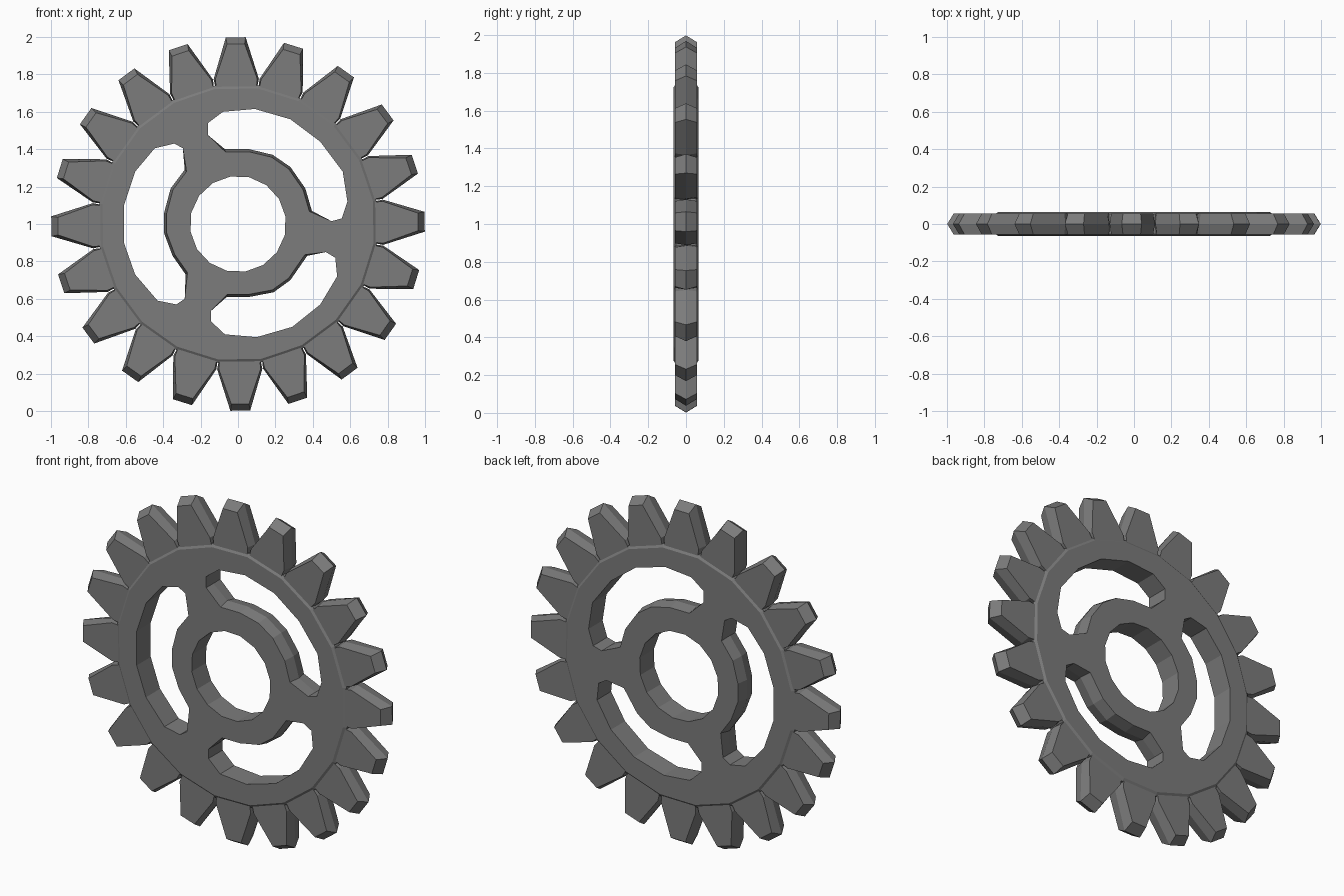
import bpy, bmesh, math

if "Cube" in bpy.data.objects:
    bpy.data.objects.remove(bpy.data.objects["Cube"])

CZ = 1.0                     # height of the gear's axle
TURN = math.radians(0.7)     # slight rotation of the whole gear
TEETH = 20

metal = bpy.data.materials.new("dark grey metal")
metal.diffuse_color = (0.2, 0.2, 0.2, 1)
metal.use_nodes = True
metal.node_tree.nodes["Principled BSDF"].inputs["Base Color"].default_value = metal.diffuse_color


def finish(bm, name):
    bmesh.ops.recalc_face_normals(bm, faces=bm.faces)
    me = bpy.data.meshes.new(name)
    bm.to_mesh(me)
    bm.free()
    me.materials.append(metal)
    ob = bpy.data.objects.new(name, me)
    bpy.context.collection.objects.link(ob)
    return ob


def ring(bm, pts, y):
    return [bm.verts.new((x, y, z + CZ)) for x, z in pts]


def walls(bm, rings):
    for a, b in zip(rings, rings[1:]):
        n = len(a)
        for i in range(n):
            j = (i + 1) % n
            bm.faces.new((a[i], a[j], b[j], b[i]))


def circle(r, n, start):
    return [(r * math.cos(start + math.tau * i / n),
             r * math.sin(start + math.tau * i / n)) for i in range(n)]


def pull_in(pts, d):
    """Move the hub-side points of a slot towards the axle."""
    out = []
    for x, z in pts:
        r = math.hypot(x, z)
        k = (r - d) / r if r < 0.46 else 1
        out.append((x * k, z * k))
    return out


# Curved window outlines, relative to the axle
slots = [
    [(-.16, .54), (-.08, .60), (.09, .615), (.28, .56), (.44, .44), (.56, .28), (.585, .12),
     (.555, .03), (.50, .015), (.395, .07), (.36, .19), (.28, .305), (.185, .37), (.06, .40),
     (-.07, .40), (-.16, .475)],
    [(-.295, .405), (-.34, .43), (-.445, .405), (-.55, .28), (-.61, .10), (-.61, -.10),
     (-.55, -.27), (-.43, -.41), (-.33, -.43), (-.285, -.40), (-.28, -.27), (-.35, -.17),
     (-.395, -.05), (-.395, .06), (-.36, .19), (-.285, .29)],
    [(-.145, -.52), (-.07, -.59), (.10, -.605), (.29, -.55), (.44, -.43), (.53, -.28),
     (.52, -.18), (.47, -.15), (.37, -.17), (.28, -.30), (.19, -.365), (.06, -.39),
     (-.06, -.39), (-.145, -.465)],
]

# Wheel body: bevelled rim, axle hole and three windows
bm = bmesh.new()
T = 0.065
half = math.pi / TEETH
rim = [ring(bm, circle(r, TEETH, half + TURN), y)
       for r, y in ((.732, -T), (.75, -T + .012), (.75, T - .012), (.732, T))]
loops = [rim, [ring(bm, circle(.257, 16, half), y) for y in (-T, T)]]
for s in slots:
    loops.append([ring(bm, pull_in(s, d), y) for d, y in ((.014, -T), (0, 0), (.014, T))])
for rings in loops:
    walls(bm, rings)
for side in (0, -1):
    edges = []
    for rings in loops:
        r = rings[side]
        edges += [bm.edges.get((r[i - 1], r[i])) for i in range(len(r))]
    bmesh.ops.triangle_fill(bm, edges=edges, use_beauty=True)
bmesh.ops.dissolve_limit(bm, angle_limit=0.001, verts=bm.verts, edges=bm.edges)
finish(bm, "wheel_body")

# Teeth: tapered, with a ridge around the middle of the thickness
bm = bmesh.new()
W = 0.057
for k in range(TEETH):
    a = math.tau * k / TEETH + TURN

    def section(y, tip_r, tip_w, base_w):
        prof = [(.70, -.105), (.775, -base_w), (tip_r, -tip_w),
                (tip_r, tip_w), (.775, base_w), (.70, .105)]
        return ring(bm, [(r * math.cos(a) - w * math.sin(a),
                          r * math.sin(a) + w * math.cos(a)) for r, w in prof], y)

    secs = [section(-W, .963, .047, .112), section(0, .998, .053, .121),
            section(W, .963, .047, .112)]
    walls(bm, secs)
    bm.faces.new(secs[0])
    bm.faces.new(secs[-1])
finish(bm, "gear_teeth")
